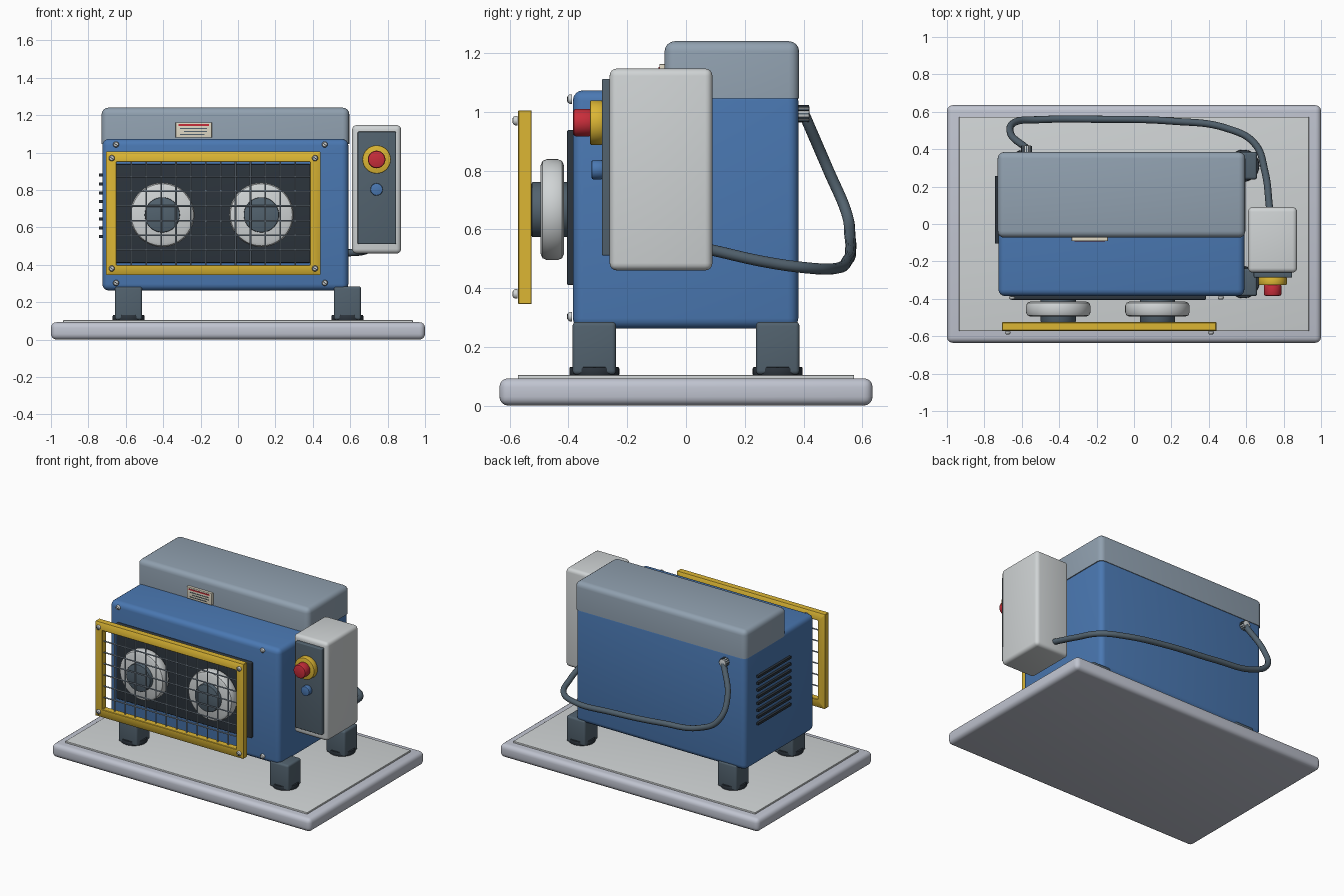
import bpy, bmesh, math
from mathutils import Matrix, Vector

if "Cube" in bpy.data.objects:
    bpy.data.objects.remove(bpy.data.objects["Cube"])

def lin(c):
    return c / 12.92 if c <= 0.04045 else ((c + 0.055) / 1.055) ** 2.4

def material(name, rgb):
    m = bpy.data.materials.new(name)
    m.diffuse_color = [lin(c / 255) for c in rgb] + [1]
    m.use_nodes = True
    m.node_tree.nodes["Principled BSDF"].inputs["Base Color"].default_value = m.diffuse_color
    return m

BLUE = material("blue paint", (74, 120, 178))
STEEL = material("blue grey", (145, 161, 176))
BASE = material("base grey", (192, 196, 208))
LIGHT = material("light grey", (208, 212, 213))
DARK = material("dark grey", (82, 98, 110))
BLACK = material("near black", (44, 52, 60))
YELLOW = material("yellow", (220, 182, 52))
RED = material("red", (200, 45, 58))
CREAM = material("cream", (225, 218, 198))

def finish(bm, name, mat):
    bmesh.ops.recalc_face_normals(bm, faces=bm.faces)
    me = bpy.data.meshes.new(name)
    bm.to_mesh(me)
    bm.free()
    ob = bpy.data.objects.new(name, me)
    bpy.context.collection.objects.link(ob)
    me.materials.append(mat)
    bpy.ops.object.select_all(action='DESELECT')
    ob.select_set(True)
    bpy.context.view_layer.objects.active = ob
    bpy.ops.object.shade_smooth_by_angle(angle=math.radians(35))
    return ob

def add_box(bm, x, y, z):
    c = Vector((sum(x) / 2, sum(y) / 2, sum(z) / 2))
    s = (x[1] - x[0], y[1] - y[0], z[1] - z[0])
    return bmesh.ops.create_cube(bm, size=1, matrix=Matrix.Translation(c) @ Matrix.Diagonal((*s, 1)))

def box(name, x, y, z, mat, bevel=0.0, open_bottom=False):
    """Box from ranges; open_bottom keeps the lower rim sharp."""
    bm = bmesh.new()
    add_box(bm, x, y, z)
    if bevel:
        edges = [e for e in bm.edges
                 if not (open_bottom and all(v.co.z < z[0] + 1e-4 for v in e.verts))]
        bmesh.ops.bevel(bm, geom=edges, offset=bevel, segments=4, profile=0.5, affect='EDGES')
    return finish(bm, name, mat)

def lathe(name, loc, profile, mat, axis='Y', n=40):
    """Revolve (radius, distance) points; axis Y points to the front (-y)."""
    bm = bmesh.new()
    rings = [[bm.verts.new((r * math.cos(2 * math.pi * i / n), r * math.sin(2 * math.pi * i / n), h))
              for i in range(n)] for r, h in profile]
    for a, b in zip(rings, rings[1:]):
        for i in range(n):
            bm.faces.new((a[i], a[(i + 1) % n], b[(i + 1) % n], b[i]))
    bm.faces.new(rings[0])
    bm.faces.new(rings[-1])
    rot = Matrix.Rotation(math.pi / 2, 4, 'X') if axis == 'Y' else Matrix()
    bm.transform(Matrix.Translation(loc) @ rot)
    return finish(bm, name, mat)

def disc(r, h, b):
    """Cylinder profile with rounded rims."""
    k = 0.3 * b
    return [(r - b, 0), (r - k, k), (r, b), (r, h - b), (r - k, h - k), (r - b, h)]

# base slab and top plate
box("base_slab", (-1, 1), (-.635, .635), (0, .093), BASE, .03)
box("base_top_plate", (-.935, .935), (-.572, .572), (.08, .104), LIGHT, .003)

# four legs on round pads
for sx, nx in ((-1, "left"), (1, "right")):
    for sy, ny in ((-1, "front"), (1, "rear")):
        x, y = sx * .585, sy * .312
        box(f"leg_{ny}_{nx}", (x - .073, x + .073), (y - .074, y + .074), (.105, .285), DARK, .014)
        lathe(f"leg_pad_{ny}_{nx}", (x, y, .1), disc(.085, .032, .006), BLACK, 'Z')

# main housing and raised rear cover
box("housing", (-.725, .59), (-.385, .382), (.262, 1.073), BLUE, .035)
box("rear_cover", (-.729, .595), (-.073, .385), (1.045, 1.24), STEEL, .035, True)
box("front_panel", (-.66, .385), (-.405, -.38), (.41, .938), BLACK, .006)

# two rotors behind the guard
for i, x in enumerate((-.405, .125)):
    lathe(f"rotor_rim_{i + 1}", (x, -.415, .667), disc(.172, .08, .022), LIGHT, n=56)
    lathe(f"rotor_hub_{i + 1}", (x, -.395, .667), disc(.094, .13, .005), DARK)

# guard frame
gx, gz, gy, w = (-.705, .44), (.345, 1.005), (-.571, -.525), .055
bm = bmesh.new()
loops = []
for y in gy:
    for d in (0, w):
        loops.append([bm.verts.new((px, y, pz)) for px, pz in (
            (gx[0] + d, gz[0] + d), (gx[1] - d, gz[0] + d),
            (gx[1] - d, gz[1] - d), (gx[0] + d, gz[1] - d))])
for a, b in ((0, 1), (1, 3), (3, 2), (2, 0)):
    for i in range(4):
        j = (i + 1) % 4
        bm.faces.new((loops[a][i], loops[a][j], loops[b][j], loops[b][i]))
bmesh.ops.bevel(bm, geom=bm.edges[:], offset=.003, segments=1, affect='EDGES')
finish(bm, "guard_frame", YELLOW)

# guard wire mesh
bm = bmesh.new()
def wire(c, length, rot):
    bmesh.ops.create_cone(bm, cap_ends=True, segments=8, radius1=.0045, radius2=.0045, depth=length,
                          matrix=Matrix.Translation(c) @ rot)
mx, mz = (gx[0] + gx[1]) / 2, (gz[0] + gz[1]) / 2
lx, lz = gx[1] - gx[0] - 2 * w, gz[1] - gz[0] - 2 * w
for i in range(1, 13):
    wire((mx - lx / 2 + lx * i / 13, -.545, mz), lz + .02, Matrix())
for i in range(1, 7):
    wire((mx, -.552, mz - lz / 2 + lz * i / 7), lx + .02, Matrix.Rotation(math.pi / 2, 4, 'Y'))
finish(bm, "guard_mesh", STEEL)

# screws with slots: guard corners and housing corners
def screw(name, x, y, z):
    lathe(name, (x, y, z), [(.016, 0), (.016, .008), (.012, .014), (.006, .016)], LIGHT, n=20)
    slot = box(name + "_slot", (-.011, .011), (-.001, .001), (-.002, .002), BLACK)
    slot.location = (x, y - .0155, z)
    slot.rotation_euler = (0, math.radians(35), 0)

for i in range(4):
    screw(f"guard_screw_{i + 1}", (-.675, .412)[i % 2], -.574, (.38, .97)[i // 2])
    screw(f"housing_screw_{i + 1}", (-.652, .464)[i % 2], -.388, (.303, 1.043)[i // 2])

# rating plate with printed bars
box("rating_plate", (-.333, -.14), (-.091, -.07), (1.08, 1.162), CREAM, .002)
box("rating_bar_red", (-.318, -.155), (-.094, -.09), (1.143, 1.152), RED)
for i, (a, b) in enumerate(((-.31, -.165), (-.29, -.165), (-.31, -.18))):
    z = 1.128 - i * .016
    box(f"rating_bar_{i + 1}", (a, b), (-.094, -.09), (z - .002, z + .002), DARK)

# side vent slats
for i in range(8):
    z = .55 + i * .047
    box(f"vent_slat_{i + 1}", (-.742, -.72), (-.105, .257), (z - .008, z + .008), BLACK)

# control box, its panel and buttons
box("control_box", (.61, .872), (-.26, .09), (.46, 1.147), LIGHT, .025)
box("control_panel", (.64, .846), (-.286, -.25), (.51, 1.112), DARK, .006)
lathe("stop_collar", (.741, -.284, .963), disc(.076, .043, .006), YELLOW)
lathe("stop_button", (.741, -.32, .963), disc(.047, .064, .01), RED)
lathe("start_button", (.741, -.284, .803), disc(.033, .037, .005), BLUE)

# cable looping round the back
path = [(.725, .085, .53), (.70, .28, .487), (.645, .43, .467), (.50, .51, .467), (.2, .55, .495),
        (-.2, .56, .53), (-.5, .558, .575), (-.635, .545, .66), (-.66, .485, .80), (-.575, .405, .985)]
cu = bpy.data.curves.new("cable", 'CURVE')
cu.dimensions = '3D'
cu.bevel_depth = .019
cu.bevel_resolution = 4
cu.use_fill_caps = True
sp = cu.splines.new('BEZIER')
sp.bezier_points.add(len(path) - 1)
for p, co in zip(sp.bezier_points, path):
    p.co = co
    p.handle_left_type = p.handle_right_type = 'AUTO'
cu.materials.append(DARK)
bpy.context.collection.objects.link(bpy.data.objects.new("cable", cu))

# ribbed cable gland on the rear wall
lathe("cable_gland", (-.575, .42, .993), disc(.026, .045, .003), LIGHT, n=24)
bm = bmesh.new()
for i in range(12):
    before = set(bm.verts)
    add_box(bm, (-.003, .003), (.38, .418), (.024, .03))
    new = [v for v in bm.verts if v not in before]
    bmesh.ops.transform(bm, verts=new, matrix=Matrix.Translation((-.575, 0, .993))
                        @ Matrix.Rotation(i * math.pi / 6, 4, 'Y'))
finish(bm, "cable_gland_ribs", DARK)
